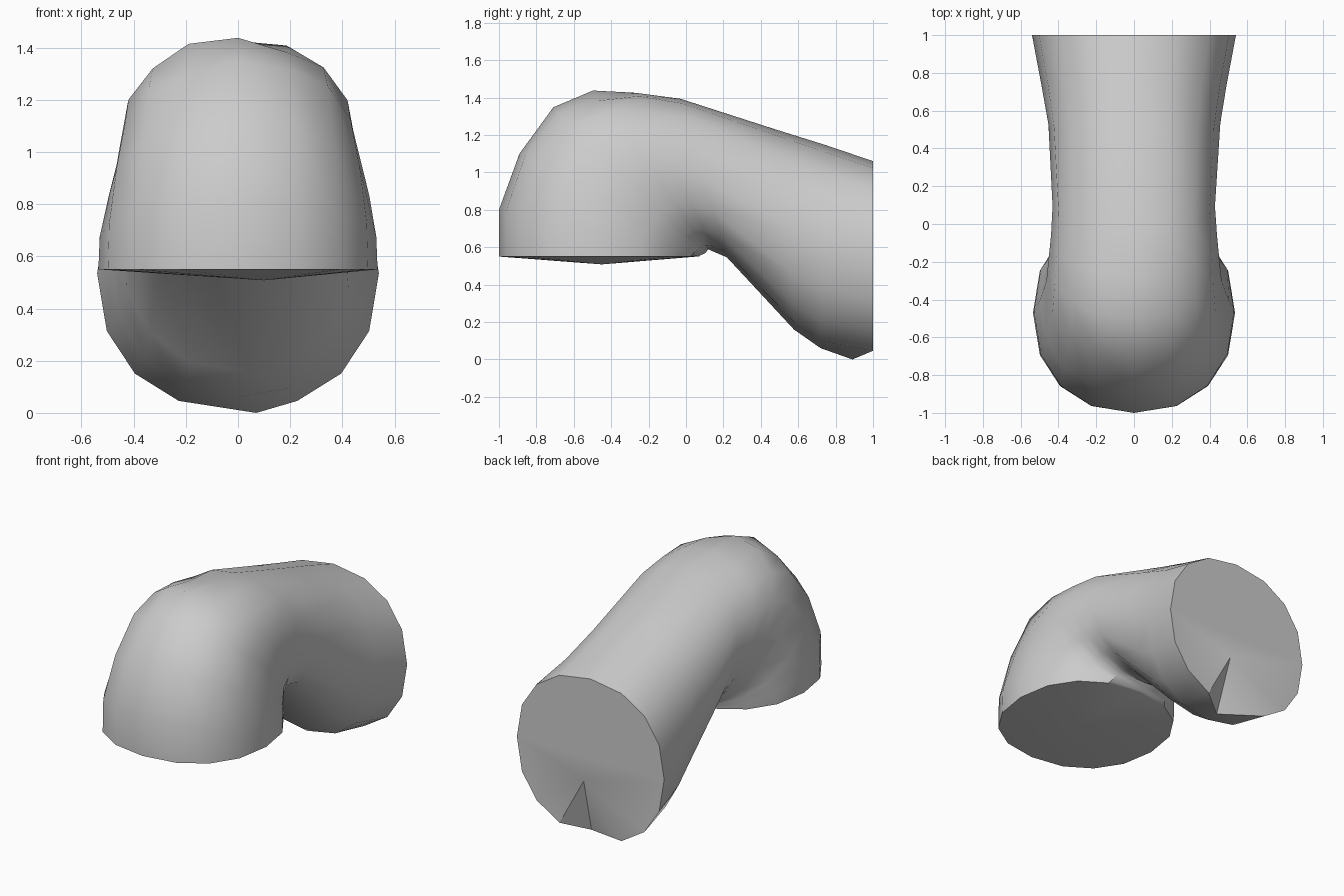
import bpy, bmesh, math, random
from mathutils import Vector

random.seed(4)
cube = bpy.data.objects.get("Cube")
if cube:
    bpy.data.objects.remove(cube, do_unlink=True)

SIDES = 16

# Sections along the bend: outer (y, z), inner (y, z), half width
sections = [
    ((-1.0, .55), (.06, .55), .535),
    ((-1.0, .80), (.07, .55), .53),
    ((-.89, 1.10), (.08, .555), .50),
    ((-.71, 1.35), (.10, .57), .465),
    ((-.50, 1.445), (.12, .585), .45),
    ((-.27, 1.43), (.15, .58), .44),
    ((-.03, 1.40), (.22, .55), .43),
    ((.48, 1.235), (.58, .16), .455),
    ((.75, 1.145), (.72, .06), .49),
    ((1.0, 1.06), (1.0, .01), .54),
]


def soft(v):
    """Slightly squared-off ellipse coordinate."""
    return math.copysign(abs(v) ** .9, v)


def ring(bm, outer, inner, width, jitter):
    o, i = Vector((0, *outer)), Vector((0, *inner))
    verts = []
    for k in range(SIDES):
        a = math.tau * k / SIDES
        p = (o + i) / 2 + (i - o) / 2 * soft(math.cos(a))
        p.x = width * soft(math.sin(a))
        p *= 1 + random.uniform(-jitter, jitter)
        verts.append(bm.verts.new(p))
    return verts


bm = bmesh.new()
last = len(sections) - 1
rings = [ring(bm, *s, .008 if 1 < n < last - 1 else 0) for n, s in enumerate(sections)]

# Bent tube wall
for a, b in zip(rings, rings[1:]):
    for k in range(SIDES):
        j = (k + 1) % SIDES
        bm.faces.new((a[k], a[j], b[j], b[k]))

# Slightly sagging front end
sag = bm.verts.new((.1, -.45, .508))
for k in range(SIDES):
    bm.faces.new((rings[0][k], rings[0][(k + 1) % SIDES], sag))

# Flat back end with a torn notch at its lowest point
end = rings[-1]
end[0].co = (.07, .89, 0)
apex = bm.verts.new((.05, 1, .37))
bm.faces.new(end[1:] + [apex])
bm.faces.new((end[-1], end[0], apex))
bm.faces.new((end[0], end[1], apex))

# Small gouges along the top of the bend
top = SIDES // 2
for n, k, depth in ((3, top + 1, .03), (4, top - 1, .03), (5, top + 1, .02)):
    rings[n][k].co.z -= depth

bmesh.ops.recalc_face_normals(bm, faces=bm.faces)
mesh = bpy.data.meshes.new("bent_tube")
bm.to_mesh(mesh)
bm.free()
tube = bpy.data.objects.new("bent_tube", mesh)
bpy.context.collection.objects.link(tube)

# Plain grey material
grey = bpy.data.materials.new("light_grey")
grey.use_nodes = True
colour = (.6, .6, .6, 1)
grey.diffuse_color = colour
grey.node_tree.nodes["Principled BSDF"].inputs["Base Color"].default_value = colour
mesh.materials.append(grey)

# Smooth wall with crisp end rims
bpy.ops.object.select_all(action="DESELECT")
tube.select_set(True)
bpy.context.view_layer.objects.active = tube
bpy.ops.object.shade_smooth_by_angle(angle=math.radians(32))
